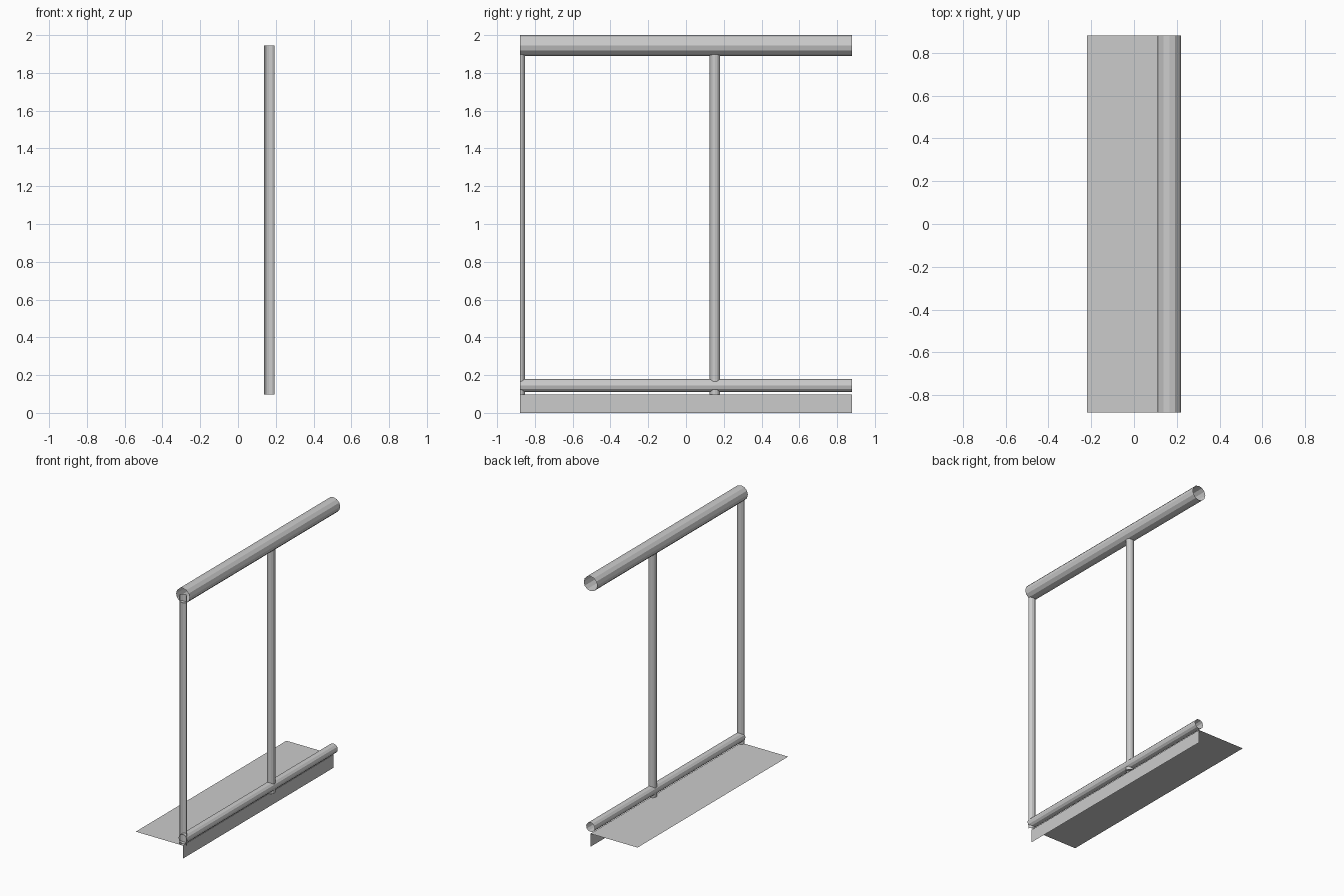
import bpy, bmesh
from math import pi, sin, cos
from mathutils import Vector

if "Cube" in bpy.data.objects:
    bpy.data.objects.remove(bpy.data.objects["Cube"], do_unlink=True)

# Single grey metal
metal = bpy.data.materials.new("grey metal")
metal.use_nodes = True
GREY = (0.6, 0.6, 0.6, 1)
metal.diffuse_color = GREY
metal.node_tree.nodes["Principled BSDF"].inputs["Base Color"].default_value = GREY

HALF = 0.88       # half length of the railing
X = 0.165         # plane of the rails and posts
SHEET_Z = 0.097   # height of the floor sheet
SIDES = 12


def finish(name, bm):
    mesh = bpy.data.meshes.new(name)
    bm.to_mesh(mesh)
    bm.free()
    mesh.materials.append(metal)
    obj = bpy.data.objects.new(name, mesh)
    bpy.context.collection.objects.link(obj)


def tube(name, start, end, u, v, radius, arc=2 * pi):
    """Open-ended faceted tube; u and v span its section, arc limits the sweep."""
    bm = bmesh.new()
    start, end, u, v = map(Vector, (start, end, u, v))
    full = arc > 6
    steps = SIDES if full else SIDES // 2
    count = steps if full else steps + 1
    rings = []
    for centre in (start, end):
        rings.append([bm.verts.new(centre + radius * (u * cos(arc * i / steps) + v * sin(arc * i / steps)))
                      for i in range(count)])
    a, b = rings
    for i in range(steps):
        j = (i + 1) % count
        bm.faces.new((a[i], a[j], b[j], b[i]))
    finish(name, bm)


# Horizontal rails
for name, z, radius in (("handrail", 1.945, 0.055), ("lower_rail", 0.145, 0.035)):
    tube(name, (X, HALF, z), (X, -HALF, z), (1, 0, 0), (0, 0, 1), radius)

# Full post, and an end post halved at the section end
for name, y, arc in (("middle_post", 0.153, 2 * pi), ("end_post", -HALF, pi)):
    tube(name, (X, y, SHEET_Z), (X, y, 1.945), (1, 0, 0), (0, 1, 0), 0.028, arc)

# Thin floor sheet folded down along its outer edge
bm = bmesh.new()
rows = [[bm.verts.new((x, y, z)) for y in (-HALF, HALF)]
        for x, z in ((-0.22, SHEET_Z), (X, SHEET_Z), (X, 0))]
for a, b in zip(rows, rows[1:]):
    bm.faces.new((a[0], b[0], b[1], a[1]))
finish("floor_edge_sheet", bm)
